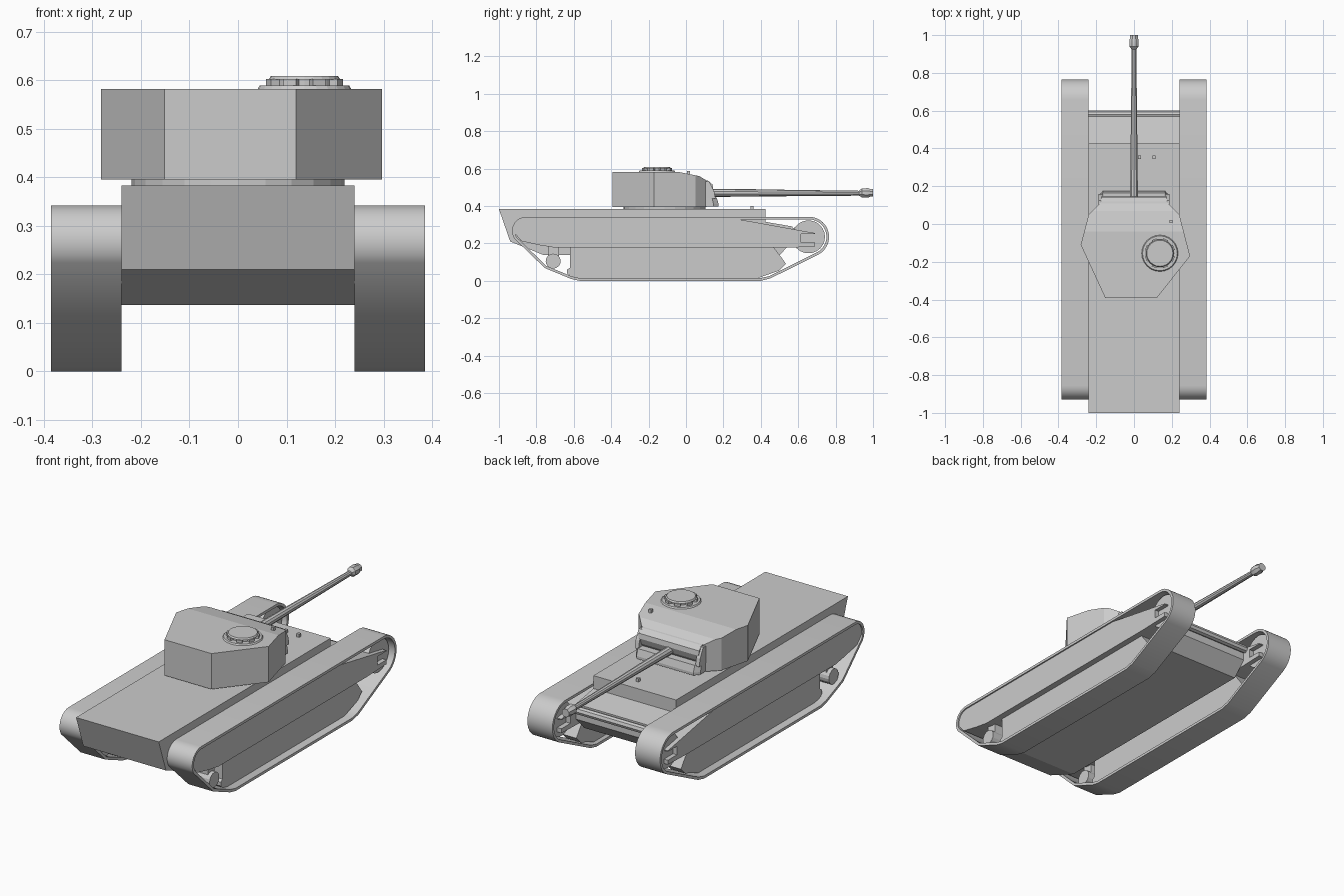
import bpy, bmesh
from math import sin, cos, pi, radians
from mathutils import Vector

if "Cube" in bpy.data.objects:
    bpy.data.objects.remove(bpy.data.objects["Cube"])


def finish(name, bm, smooth=False):
    bmesh.ops.recalc_face_normals(bm, faces=bm.faces)
    me = bpy.data.meshes.new(name)
    bm.to_mesh(me)
    bm.free()
    ob = bpy.data.objects.new(name, me)
    bpy.context.collection.objects.link(ob)
    if smooth:
        bpy.ops.object.select_all(action='DESELECT')
        ob.select_set(True)
        bpy.context.view_layer.objects.active = ob
        bpy.ops.object.shade_smooth_by_angle(angle=radians(30))
    return ob


def loft(name, rings, smooth=False):
    """Skin a list of equal-length point rings and cap both ends."""
    bm = bmesh.new()
    vs = [[bm.verts.new(p) for p in r] for r in rings]
    n = len(rings[0])
    for a, b in zip(vs, vs[1:]):
        for i in range(n):
            bm.faces.new((a[i], a[(i + 1) % n], b[(i + 1) % n], b[i]))
    bm.faces.new(vs[0])
    bm.faces.new(vs[-1])
    return finish(name, bm, smooth)


def prism(name, prof, x0, x1):
    """Extrude a (y, z) profile along x."""
    return loft(name, [[(x, y, z) for y, z in prof] for x in (x0, x1)])


def box(name, x0, x1, y0, y1, z0, z1):
    return prism(name, [(y0, z0), (y1, z0), (y1, z1), (y0, z1)], x0, x1)


def arc(cy, cz, r, a0, a1, n):
    return [(cy + r * cos(radians(a0 + (a1 - a0) * i / n)),
             cz + r * sin(radians(a0 + (a1 - a0) * i / n))) for i in range(n + 1)]


def disc(name, cx, cy, z0, z1, r0, r1, n=24):
    return loft(name, [[(cx + r * cos(2 * pi * i / n), cy + r * sin(2 * pi * i / n), z)
                        for i in range(n)] for z, r in ((z0, r0), (z1, r1))])


def band(name, prof, t, x0, x1):
    """Closed belt of thickness t following a (y, z) profile listed anticlockwise."""
    inner, n = [], len(prof)
    for i in range(n):
        p = Vector(prof[i])
        d1 = (p - Vector(prof[i - 1])).normalized()
        d2 = (Vector(prof[(i + 1) % n]) - p).normalized()
        d = (d1 + d2).normalized()
        inner.append(p + Vector((-d.y, d.x)) * t / max(d.dot(d1), 0.5))
    bm = bmesh.new()
    loops = [[bm.verts.new((x, q[0], q[1])) for q in pr]
             for x, pr in ((x0, prof), (x1, prof), (x1, inner), (x0, inner))]
    for k in range(4):
        a, b = loops[k], loops[(k + 1) % 4]
        for i in range(n):
            bm.faces.new((a[i], a[(i + 1) % n], b[(i + 1) % n], b[i]))
    return finish(name, bm, True)


# Hull with stepped bow and sloped stern
prism("hull", [(-1, .383), (.425, .383), (.425, .315), (.57, .29), (.57, .21), (.5, .137),
               (-.76, .137), (-.94, .21)], -.24, .24)
prism("bow_bar", arc(.58, .265, .02, 0, 315, 7), -.24, .24)

# Running gear, both sides
track = (arc(.658, .235, .107, -62, 90, 14) + arc(-.855, .267, .075, 90, 215, 9)
         + [(-.755, .068), (-.615, .01), (-.57, 0), (.4, 0), (.45, .012)])
skirt = ([(.28, .329), (.55, .28), (.69, .255), (.69, .25), (.615, .25), (.615, .205), (.69, .205),
          (.69, .182), (.53, .177), (-.7, .177), (-.78, .19), (-.88, .212)]
         + arc(-.855, .272, .062, 200, 90, 6))
panel = [(-.62, .177), (-.62, .07), (-.635, .06), (-.635, .04), (-.61, .016), (.39, .016), (.5, .055),
         (.535, .09), (.51, .125), (.47, .177)]
for s, side in ((-1, "left"), (1, "right")):
    band(side + "_track", track, .014, s * .24, s * .385)
    prism(side + "_side_skirt", skirt, s * .24, s * .378)
    prism(side + "_bogie_panel", panel, s * .262, s * .345)
    prism(side + "_idler_wheel", arc(.655, .235, .088, 0, 345, 23), s * .265, s * .355)
    prism(side + "_rear_wheel", arc(-.71, .105, .04, 0, 337.5, 15), s * .265, s * .36)
    box(side + "_rear_wheel_arm", s * .29, s * .34, -.735, -.68, .12, .19)

# Turret ring
disc("turret_ring", 0, -.115, .38, .397, .22, .22, 24)

# Faceted turret, its roof dropping away towards the gun
plan = [(-.18, .11), (-.24, .05), (-.282, -.11), (-.152, -.392), (.12, -.392), (.297, -.17),
        (.24, .05), (.18, .11)]
bm = bmesh.new()
base = bm.faces.new([bm.verts.new((x, y, .395)) for x, y in plan])
top = bmesh.ops.extrude_face_region(bm, geom=[base])["geom"]
bmesh.ops.translate(bm, vec=(0, 0, .187),
                    verts=[g for g in top if isinstance(g, bmesh.types.BMVert)])
if not any(f.normal.z and all(v.co.z < .4 for v in f.verts) for f in bm.faces):
    bm.faces.new([v for v in bm.verts if v.co.z < .4])
bmesh.ops.recalc_face_normals(bm, faces=bm.faces)
for p, nrm in (((0, -.04, .582), (0, .2, 1)), ((0, .07, .56), (0, .6, 1))):
    cut = bmesh.ops.bisect_plane(bm, geom=bm.verts[:] + bm.edges[:] + bm.faces[:],
                                 plane_co=p, plane_no=nrm, clear_outer=True)
    edges = [e for e in bm.edges if e.is_boundary]
    bmesh.ops.holes_fill(bm, edges=edges, sides=0)
finish("turret", bm)

# Gun mantlet, lower apron and end cheeks
prism("mantlet", [(.09, .54), (.118, .535), (.142, .515), (.146, .49), (.135, .46), (.12, .44),
                  (.09, .44)], -.175, .175)
lip = [(-.185, .09), (-.187, .15), (-.165, .178), (.165, .178), (.187, .15), (.185, .09)]
loft("mantlet_apron", [[(x, y * k if y > .1 else y, z) for x, y in lip]
                       for z, k in ((.396, .98), (.41, .98), (.445, .92))])
for s in (-1, 1):
    prism("mantlet_cheek", [(.09, .53), (.125, .53), (.15, .48), (.158, .44), (.09, .44)],
          s * .165, s * .187)

# Gun barrel with collar and muzzle block
def tube(name, stations, n):
    loft(name, [[(r * cos(2 * pi * (i + .5) / n), y, z + r * sin(2 * pi * (i + .5) / n))
                 for i in range(n)] for y, r, z in stations], True)


tube("gun_barrel", [(.13, .022, .47), (.4, .019, .47), (.56, .017, .469), (.94, .013, .468)], 10)
tube("muzzle_block", [(.925, .014, .468), (.94, .026, .47), (.975, .027, .47), (.985, .022, .47),
                      (1, .022, .47)], 8)

# Commander's cupola with ring of vision blocks
cx, cy = .137, -.155
disc("cupola_base", cx, cy, .578, .589, .099, .092)
disc("cupola_drum", cx, cy, .586, .603, .064, .064)
disc("cupola_lid", cx, cy, .601, .609, .074, .069)
for i in range(8):
    a = 2 * pi * (i + .5) / 8
    loft("vision_block", [[(cx + r * cos(a) - t * sin(a), cy + r * sin(a) + t * cos(a), z)
                           for r, t in ((.06, -.014), (.08, -.014), (.08, .014), (.06, .014))]
                          for z in (.588, .602)])

# Periscopes on turret roof and hull deck
box("turret_periscope", .187, .203, .005, .022, .55, .588)
for x in (.03, .105):
    box("driver_periscope", x - .008, x + .008, .345, .362, .38, .4)
